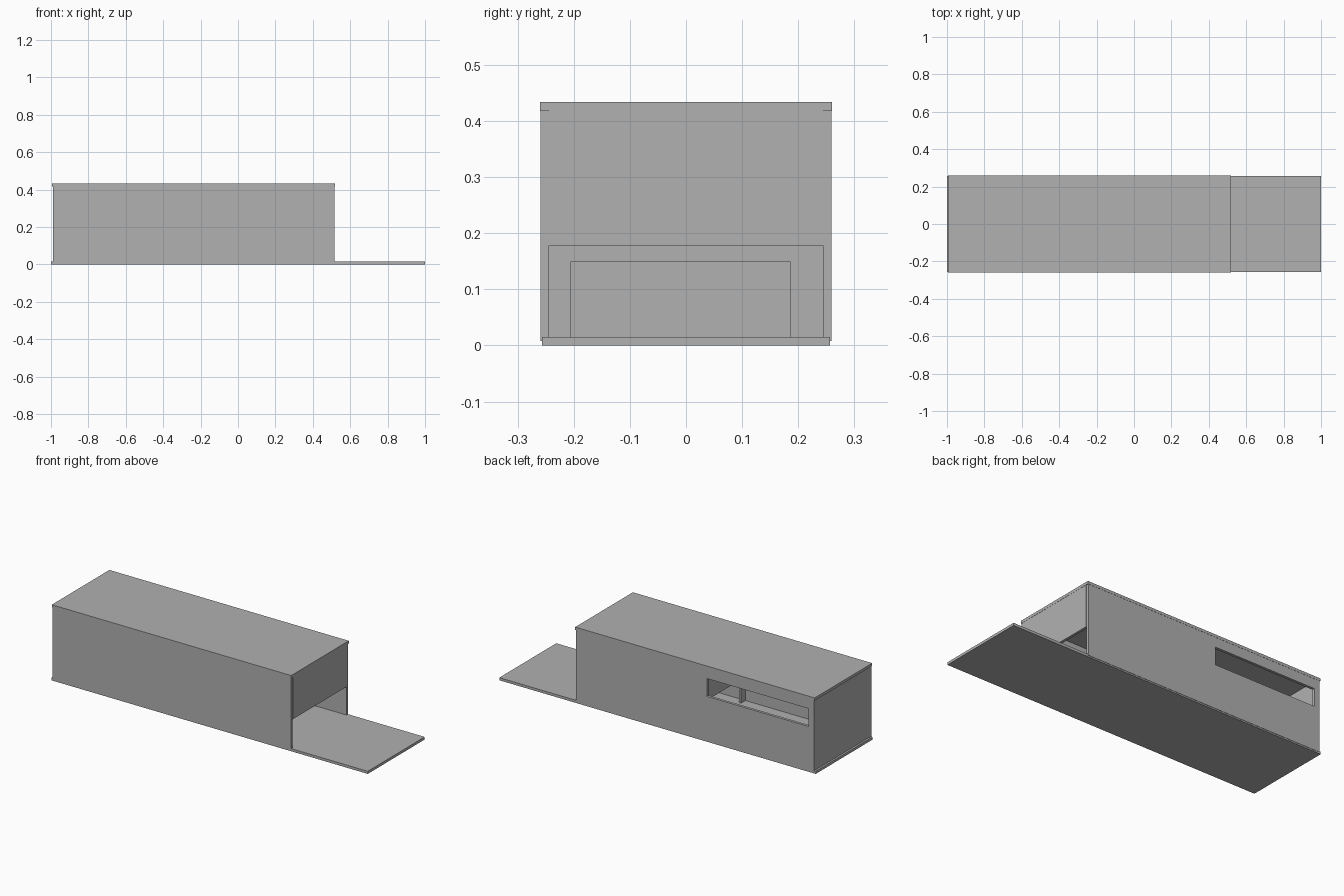
import bpy
import bmesh
from mathutils import Vector

old = bpy.data.objects.get("Cube")
if old:
    bpy.data.objects.remove(old)

grey = bpy.data.materials.new("plain grey")
grey.use_nodes = True
colour = (0.44, 0.44, 0.44, 1)
grey.diffuse_color = colour
grey.node_tree.nodes["Principled BSDF"].inputs["Base Color"].default_value = colour


def panel(name, origin, u_axis, v_axis, depth, us, vs, opening=None):
    """Flat board on a grid of cuts, with one optional open cell, extruded by depth."""
    bm = bmesh.new()
    u_axis, v_axis = Vector(u_axis), Vector(v_axis)
    grid = [[bm.verts.new(Vector(origin) + u_axis * u + v_axis * v) for v in vs] for u in us]
    for i in range(len(us) - 1):
        for j in range(len(vs) - 1):
            if (i, j) != opening:
                bm.faces.new((grid[i][j], grid[i + 1][j], grid[i + 1][j + 1], grid[i][j + 1]))
    front = bm.faces[:]
    result = bmesh.ops.extrude_face_region(bm, geom=front, use_keep_orig=True)
    moved = [g for g in result["geom"] if isinstance(g, bmesh.types.BMVert)]
    bmesh.ops.translate(bm, verts=moved, vec=depth)
    bmesh.ops.recalc_face_normals(bm, faces=bm.faces[:])
    bmesh.ops.dissolve_limit(bm, angle_limit=0.01, verts=bm.verts[:], edges=bm.edges[:])
    mesh = bpy.data.meshes.new(name)
    bm.to_mesh(mesh)
    bm.free()
    mesh.materials.append(grey)
    obj = bpy.data.objects.new(name, mesh)
    bpy.context.collection.objects.link(obj)
    return obj


X, Y, Z = (1, 0, 0), (0, 1, 0), (0, 0, 1)
THICK = 0.015
LEFT, RIGHT = -0.99, 0.515
TOP = 0.418

# Floor running out into a landing, and the overhanging roof
panel("floor", (0, 0, 0), X, Y, (0, 0, THICK), (-1, 1), (-0.257, 0.257))
panel("roof", (0, 0, TOP), X, Y, (0, 0, 0.016), (-0.995, 0.518), (-0.26, 0.26))

# Long walls, the back one with a wide window
panel("front_wall", (0, -0.259, 0), X, Z, (0, THICK, 0), (LEFT, RIGHT), (0.008, TOP))
panel("back_wall", (0, 0.259, 0), X, Z, (0, -THICK, 0),
      (LEFT, -0.957, -0.313, RIGHT), (0.008, 0.26, 0.362, TOP), (1, 1))

# Closed end, and the open end with its hanging upper panel
panel("closed_end_wall", (LEFT + 0.001, 0, 0), Y, Z, (THICK, 0, 0), (-0.244, 0.244), (THICK, TOP))
panel("entrance_upper_panel", (0.517, 0, 0), Y, Z, (-THICK, 0, 0), (-0.244, 0.244), (0.178, TOP))

# Inner partition with a low doorway
panel("partition", (-0.205, 0, 0), Y, Z, (THICK, 0, 0),
      (-0.244, -0.205, 0.185, 0.244), (THICK, 0.15, TOP), (1, 0))
